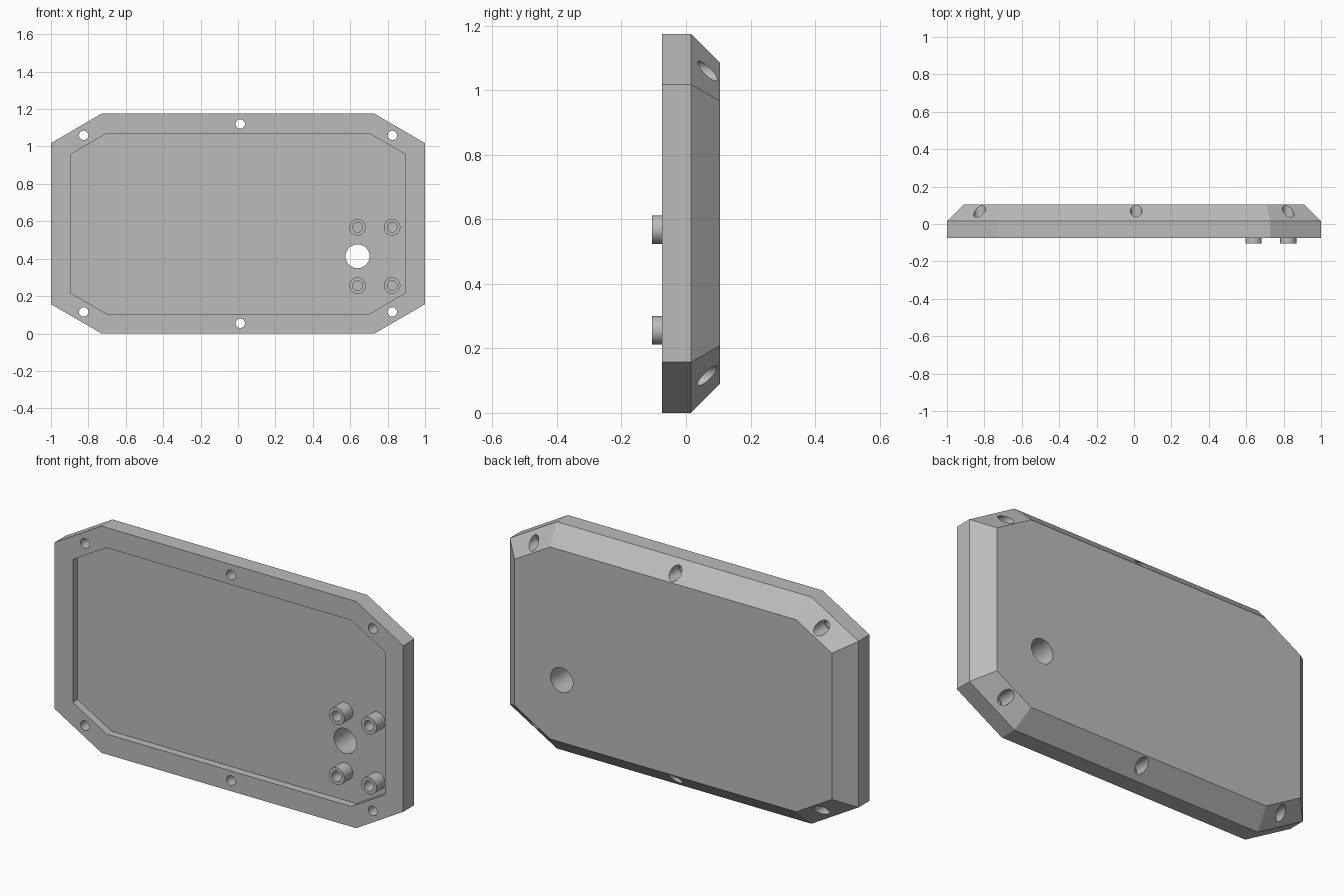
import bpy, bmesh, math

if "Cube" in bpy.data.objects:
    bpy.data.objects.remove(bpy.data.objects["Cube"], do_unlink=True)

HEIGHT = 1.175
MID = HEIGHT / 2
FRONT, FLOOR, SHOULDER, BACK, POST_TIP = -0.075, -0.035, 0.015, 0.105, -0.105
SEGMENTS = 40

grey = bpy.data.materials.new("plain_grey")
grey.use_nodes = True
colour = (0.5, 0.5, 0.5, 1)
grey.diffuse_color = colour
grey.node_tree.nodes["Principled BSDF"].inputs["Base Color"].default_value = colour


def octagon(inset):
    """Corner-cut rectangle in x, z, offset inwards evenly."""
    half_x, half_z, cut_x, cut_z = 1.0, MID, 0.27, 0.157
    slope = math.atan2(cut_z, cut_x)
    x1, z1 = half_x - inset, half_z - inset
    zc = half_z - cut_z - inset * math.tan((math.pi / 2 - slope) / 2)
    xc = half_x - cut_x - inset * math.tan(slope / 2)
    quarter = [(x1, zc), (xc, z1)]
    upper = quarter + [(-x, z) for x, z in reversed(quarter)]
    return [(x, MID + z) for x, z in upper + [(-x, -z) for x, z in upper]]


def circle(x, z, radius):
    angles = [2 * math.pi * i / SEGMENTS for i in range(SEGMENTS)]
    return [(x + radius * math.cos(a), z + radius * math.sin(a)) for a in angles]


def loft(name, sections):
    """Skin a list of (outline, y) sections and close both ends."""
    bm = bmesh.new()
    rings = [[bm.verts.new((x, y, z)) for x, z in outline] for outline, y in sections]
    for a, b in zip(rings, rings[1:]):
        n = len(a)
        for i in range(n):
            j = (i + 1) % n
            bm.faces.new((a[i], a[j], b[j], b[i]))
    bm.faces.new(rings[0])
    bm.faces.new(rings[-1])
    bmesh.ops.recalc_face_normals(bm, faces=bm.faces)
    mesh = bpy.data.meshes.new(name)
    bm.to_mesh(mesh)
    bm.free()
    mesh.materials.append(grey)
    obj = bpy.data.objects.new(name, mesh)
    bpy.context.collection.objects.link(obj)
    return obj


def smooth(obj):
    bpy.ops.object.select_all(action='DESELECT')
    obj.select_set(True)
    bpy.context.view_layer.objects.active = obj
    bpy.ops.object.shade_smooth_by_angle(angle=math.radians(20))


# Lid: recessed front, straight rim, bevelled back
lid = loft("enclosure_lid", [
    (octagon(0.105), FLOOR), (octagon(0.105), FRONT), (octagon(0), FRONT),
    (octagon(0), SHOULDER), (octagon(0.09), BACK)])

# Screw holes, wider where they meet the bevel, and the large cable hole
cutters = []
for x, dz in [(0.825, 0.472), (-0.825, 0.472), (0.012, 0.533)]:
    for z in (MID + dz, MID - dz):
        cutters.append(loft("screw_hole_cutter", [
            (circle(x, z, 0.025), -0.2), (circle(x, z, 0.025), 0),
            (circle(x, z, 0.031), 0), (circle(x, z, 0.031), 0.2)]))
cutters.append(loft("cable_hole_cutter", [
    (circle(0.639, 0.413, 0.064), -0.2), (circle(0.639, 0.413, 0.064), 0.2)]))

bpy.context.view_layer.objects.active = lid
for cutter in cutters:
    cutter.hide_render = True
    mod = lid.modifiers.new("hole", 'BOOLEAN')
    mod.operation, mod.solver, mod.object = 'DIFFERENCE', 'EXACT', cutter
    bpy.ops.object.modifier_apply(modifier=mod.name)
    bpy.data.objects.remove(cutter, do_unlink=True)
smooth(lid)

# Hollow mounting posts standing on the recess floor
for x in (0.639, 0.824):
    for z in (0.256, 0.568):
        outer, inner = circle(x, z, 0.044), circle(x, z, 0.026)
        smooth(loft("mounting_post", [
            (outer, FLOOR + 0.005), (outer, POST_TIP),
            (inner, POST_TIP), (inner, FLOOR - 0.005)]))
